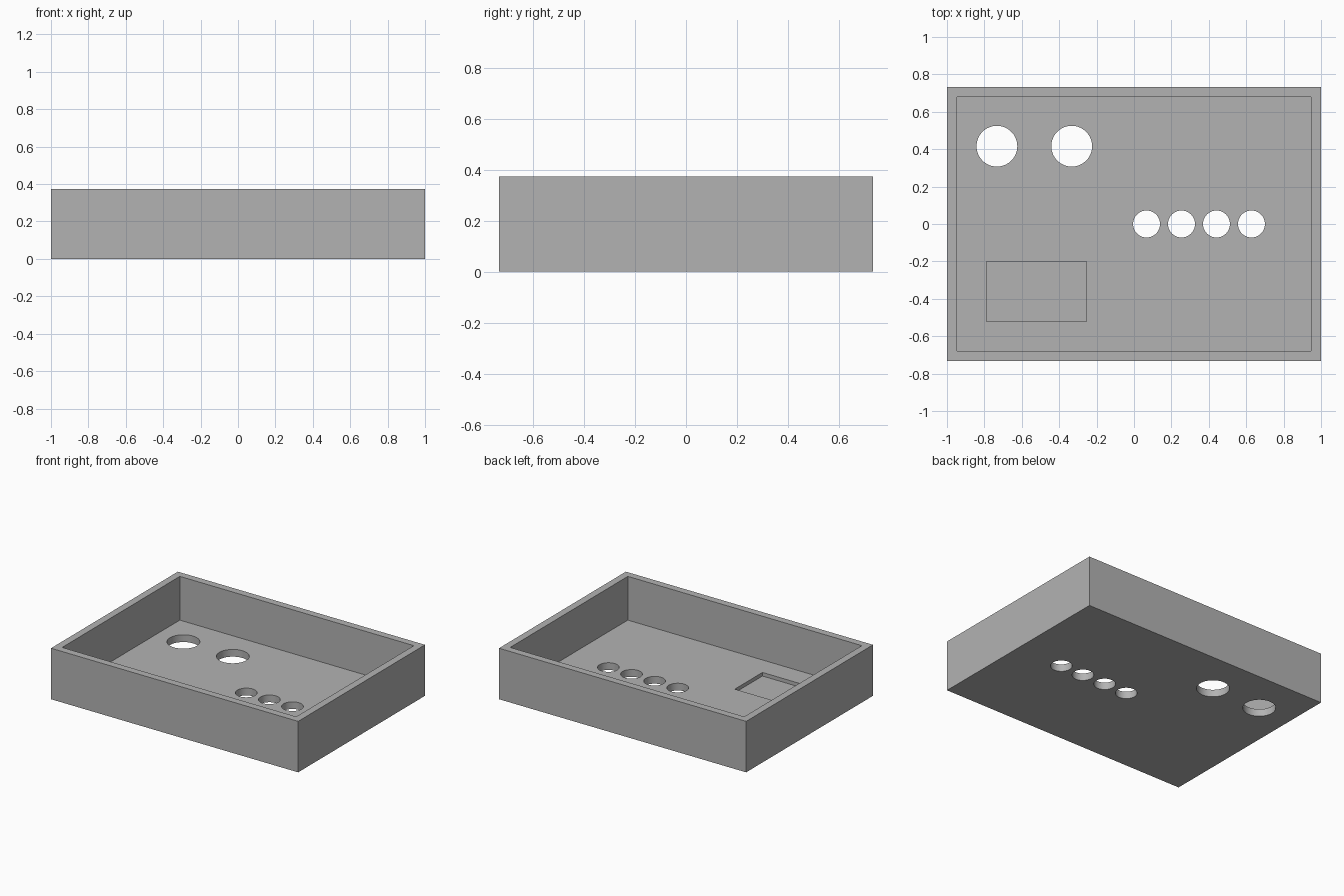
import bpy
import math

old = bpy.data.objects.get("Cube")
if old:
    bpy.data.objects.remove(old, do_unlink=True)

WIDTH, DEPTH, HEIGHT = 2.0, 1.466, 0.373
WALL = 0.053

grey = bpy.data.materials.new("plain_grey")
grey.use_nodes = True
COLOUR = (0.45, 0.45, 0.45, 1)
grey.diffuse_color = COLOUR
grey.node_tree.nodes["Principled BSDF"].inputs["Base Color"].default_value = COLOUR


def block(name, centre, z_low, size):
    """Box standing on z_low."""
    bpy.ops.mesh.primitive_cube_add(size=1, location=(*centre, z_low + size[2] / 2))
    ob = bpy.context.object
    ob.name = name
    ob.scale = size
    bpy.ops.object.transform_apply(location=True, rotation=False, scale=True)
    ob.data.materials.append(grey)
    return ob


def drill(name, x, y, radius):
    """Cylinder passing right through the floor."""
    bpy.ops.mesh.primitive_cylinder_add(vertices=64, radius=radius, depth=0.2, location=(x, y, WALL / 2))
    ob = bpy.context.object
    ob.name = name
    ob.data.materials.append(grey)
    return ob


# Outer body of the open tray
tray = block("tray", (0, 0), 0, (WIDTH, DEPTH, HEIGHT))

# Main cavity and the shallow pocket in the floor
cutters = [
    block("cavity_cutter", (0, 0), WALL, (WIDTH - 2 * WALL, DEPTH - 2 * WALL, HEIGHT)),
    block("pocket_cutter", (-0.522, -0.36), WALL / 2, (0.535, 0.32, 0.15)),
]

# Two large holes and a row of four small holes
for i in range(2):
    cutters.append(drill("large_hole_cutter", -0.733 + 0.4 * i, 0.416, 0.109))
for i in range(4):
    cutters.append(drill("small_hole_cutter", 0.067 + 0.187 * i, 0, 0.072))

# Cut each shape out of the body
bpy.ops.object.select_all(action="DESELECT")
tray.select_set(True)
bpy.context.view_layer.objects.active = tray
for cutter in cutters:
    cut = tray.modifiers.new(cutter.name, "BOOLEAN")
    cut.operation = "DIFFERENCE"
    cut.solver = "EXACT"
    cut.object = cutter
    bpy.ops.object.modifier_apply(modifier=cut.name)
for cutter in cutters:
    bpy.data.objects.remove(cutter, do_unlink=True)

# Round hole walls, crisp box edges
bpy.ops.object.shade_smooth_by_angle(angle=math.radians(30))
